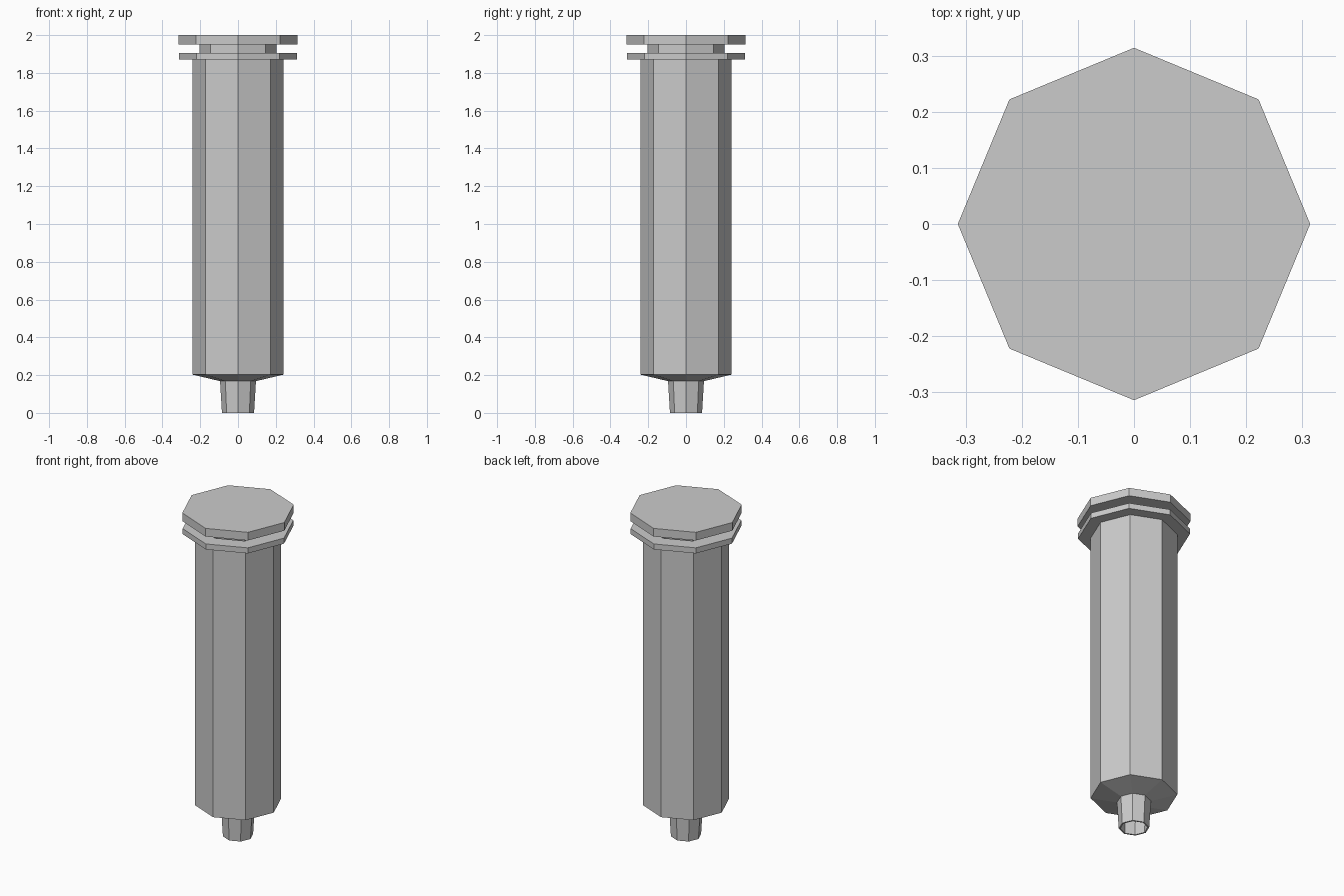
import bpy, bmesh, math

if "Cube" in bpy.data.objects:
    bpy.data.objects.remove(bpy.data.objects["Cube"])

SIDES = 8

def lathe(name, profile, closed=False):
    """Revolve (radius, z) points round z; closed joins last to first, else ends are capped."""
    bm = bmesh.new()
    rings = [[bm.verts.new((r * math.cos(2 * math.pi * i / SIDES),
                            r * math.sin(2 * math.pi * i / SIDES), z))
              for i in range(SIDES)] for r, z in profile]
    pairs = list(zip(rings, rings[1:]))
    if closed:
        pairs.append((rings[-1], rings[0]))
    else:
        bm.faces.new(rings[0])
        bm.faces.new(rings[-1])
    for a, b in pairs:
        for i in range(SIDES):
            j = (i + 1) % SIDES
            bm.faces.new((a[i], a[j], b[j], b[i]))
    bmesh.ops.recalc_face_normals(bm, faces=bm.faces)
    mesh = bpy.data.meshes.new(name)
    bm.to_mesh(mesh)
    bm.free()
    obj = bpy.data.objects.new(name, mesh)
    bpy.context.collection.objects.link(obj)
    return obj

# Hollow barrel with open nozzle, sloped shoulder and finger flange
lathe("barrel", [
    (0.085, 0.0), (0.095, 0.168), (0.242, 0.203), (0.242, 1.87),
    (0.312, 1.87), (0.312, 1.904), (0.22, 1.904),
    (0.22, 0.225), (0.085, 0.19), (0.076, 0.0)], closed=True)

# Plunger pressed fully in, with thumb plate on top
lathe("plunger", [
    (0.08, 0.20), (0.205, 0.235), (0.205, 1.95), (0.314, 1.95), (0.314, 2.0)])
